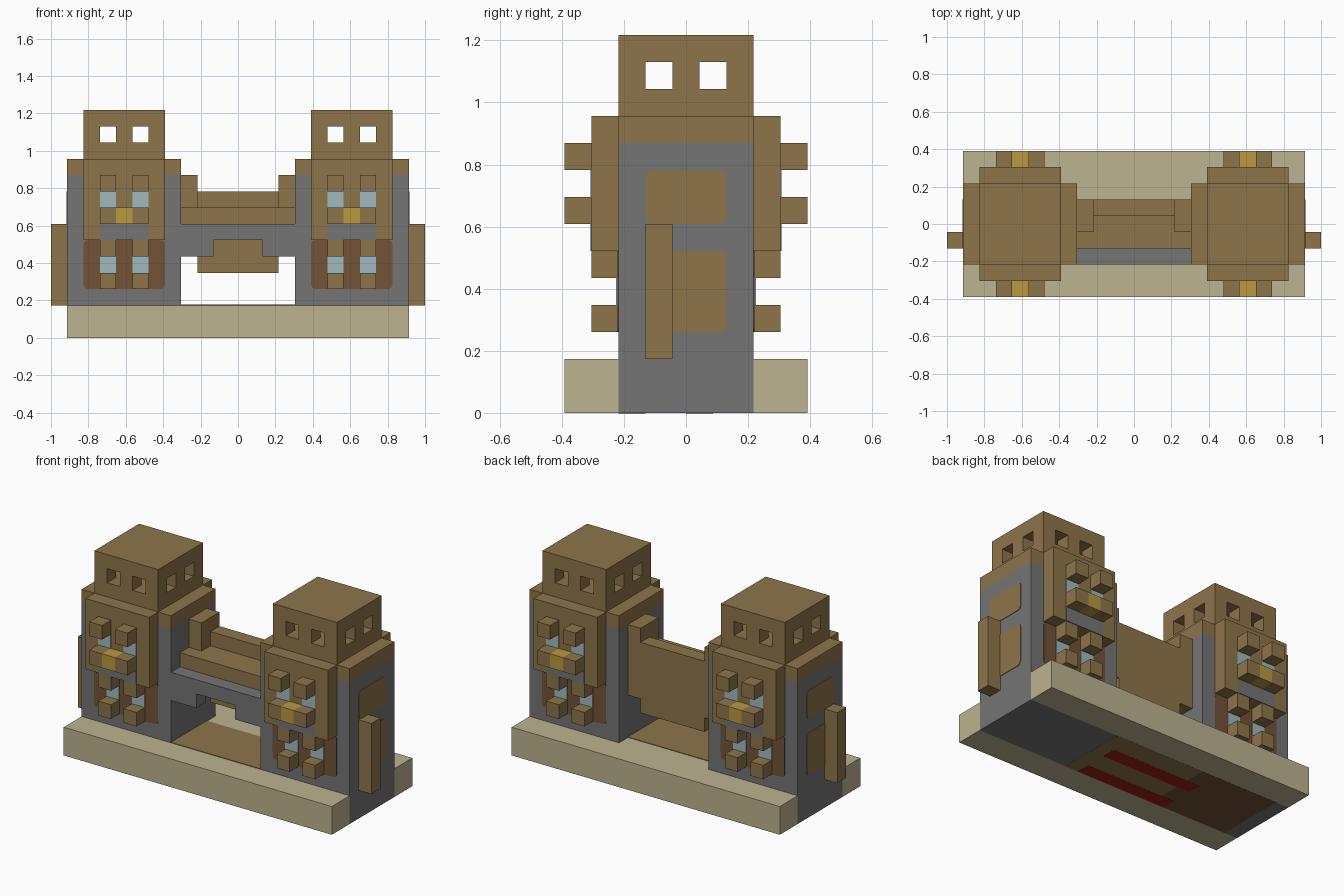
import bpy
import bmesh
from mathutils import Vector

if "Cube" in bpy.data.objects:
    bpy.data.objects.remove(bpy.data.objects["Cube"], do_unlink=True)

U = 2 / 46          # one building block
T = 0.08            # half thickness of painted plates, in blocks


def material(name, *rgb):
    lin = [((c / 255 + 0.055) / 1.055) ** 2.4 for c in rgb] + [1.0]
    m = bpy.data.materials.new(name)
    m.use_nodes = True
    m.diffuse_color = lin
    m.node_tree.nodes["Principled BSDF"].inputs["Base Color"].default_value = lin
    return m


WOOD = material("wood brown", 142, 117, 74)
DARK = material("dark timber", 115, 83, 55)
STONE = material("stone grey", 117, 117, 117)
SAND = material("sand", 190, 179, 144)
GLASS = material("pale blue glass", 160, 186, 192)
GOLD = material("gold", 186, 152, 64)
RED = material("red", 155, 28, 18)


def box(name, mat, x, y, z, round_axis=None):
    """Box from block ranges; round_axis softens the edges along that axis."""
    spans = [sorted(s) for s in (x, y, z)]
    bm = bmesh.new()
    bmesh.ops.create_cube(bm, size=1)
    for v in bm.verts:
        v.co = Vector([(a + b) / 2 * U + c * (b - a) * U for (a, b), c in zip(spans, v.co)])
    if round_axis is not None:
        edges = [e for e in bm.edges
                 if abs((e.verts[0].co - e.verts[1].co).normalized()[round_axis]) > 0.9]
        bmesh.ops.bevel(bm, geom=edges, offset=0.5 * U, segments=3, profile=0.5, affect='EDGES')
    mesh = bpy.data.meshes.new(name)
    bm.to_mesh(mesh)
    bm.free()
    mesh.materials.append(mat)
    ob = bpy.data.objects.new(name, mesh)
    bpy.context.collection.objects.link(ob)
    return ob


def flip(span, s):
    return (span[0] * s, span[1] * s)


def around(v):
    return (v - T, v + T)


COLUMNS = [(11, 13), (15, 17)]      # window columns of each tower


def facade(side, s, f):
    """Decorated wall on one face (f = -1 front, 1 back) of a tower (s = side)."""
    tag = side + ("_front_" if f < 0 else "_back_")

    def part(name, mat, x, y, z, r=None):
        box(tag + name, mat, flip(x, s), flip(y, f), z, r)

    part("upper_panel", WOOD, (9, 19), (5, 7), (12, 22))
    part("lower_timber", DARK, (9, 19), around(5), (6, 12), 1)
    part("balcony_recess", STONE, (11, 17), around(7), (12, 14))
    part("balcony_centre", GOLD, (13, 15), (7, 9), (14, 16))
    for i, c in enumerate(COLUMNS):
        n = str(i + 1)
        part("balcony_end_" + n, WOOD, c, (7, 9), (14, 16))
        part("upper_window_" + n, GLASS, c, around(7), (16, 18))
        part("upper_lintel_" + n, WOOD, c, (7, 9), (18, 20))
        part("lower_window_" + n, GLASS, c, around(5.1), (8, 10))
        part("lower_lintel_" + n, WOOD, c, (5, 7), (10, 12))
        part("lower_sill_" + n, WOOD, c, (5, 7), (6, 8))


def tower(side, s):
    def part(name, mat, x, y, z, r=None):
        box(side + "_" + name, mat, flip(x, s), y, z, r)

    part("tower", STONE, (7, 21), (-5, 5), (0, 20))
    part("tower_cap", WOOD, (7, 21), (-5, 5), (20, 22))
    # lookout room: slab, posts, roof
    part("lookout_floor", WOOD, (9, 19), (-5, 5), (22, 24))
    part("lookout_roof", WOOD, (9, 19), (-5, 5), (26, 28))
    for px in (9, 13, 17):
        for py in (-5, -1, 3):
            part("lookout_post", WOOD, (px, px + 2), (py, py + 2), (24, 26))
    # outer end wall
    part("buttress", WOOD, (21, 23), (-3, -1), (4, 14))
    part("end_upper_patch", WOOD, around(21), (-3, 3), (14, 18), 0)
    part("end_lower_patch", WOOD, around(21), (-3, 3), (6, 12), 0)
    for f in (-1, 1):
        facade(side, s, f)


for side, s in (("left", 1), ("right", -1)):
    tower(side, s)
    # bridge parts that repeat on each side
    box(side + "_arch_leg", STONE, flip((3, 7), s), (-5, -3), (10, 12))
    box(side + "_railing_post", WOOD, flip((5, 7), s), (-1, 3), (16, 20))

# base
box("base_front", SAND, (-21, 21), (-9, -5), (0, 4))
box("base_back", SAND, (-21, 21), (5, 9), (0, 4))
box("base_middle", SAND, (-7, 7), (-5, 5), (0, 4))
box("path", WOOD, (-7, 7), (-5, 3), around(4))

# bridge
box("bridge_arch", STONE, (-7, 7), (-5, 1), (12, 14))
box("bridge_deck", WOOD, (-7, 7), (-3, 1), (14, 16))
box("bridge_back_wall", WOOD, (-7, 7), (1, 3), (10, 16))
box("bridge_back_skirt", WOOD, (-5, 5), (1, 3), (8, 10))
box("bridge_railing", WOOD, (-5, 5), (1, 3), (16, 18))

# painted underside
low = (0, T)
box("underside_timber", DARK, (-19, -7), (-5, 5), (-0.02, T))
box("underside_floor", WOOD, (-7, 7), (-5, 5), (-0.02, T))
for y in ((0, 2), (-5, -3)):
    box("underside_red_strip", RED, (-9, 5), y, (-0.04, T))
